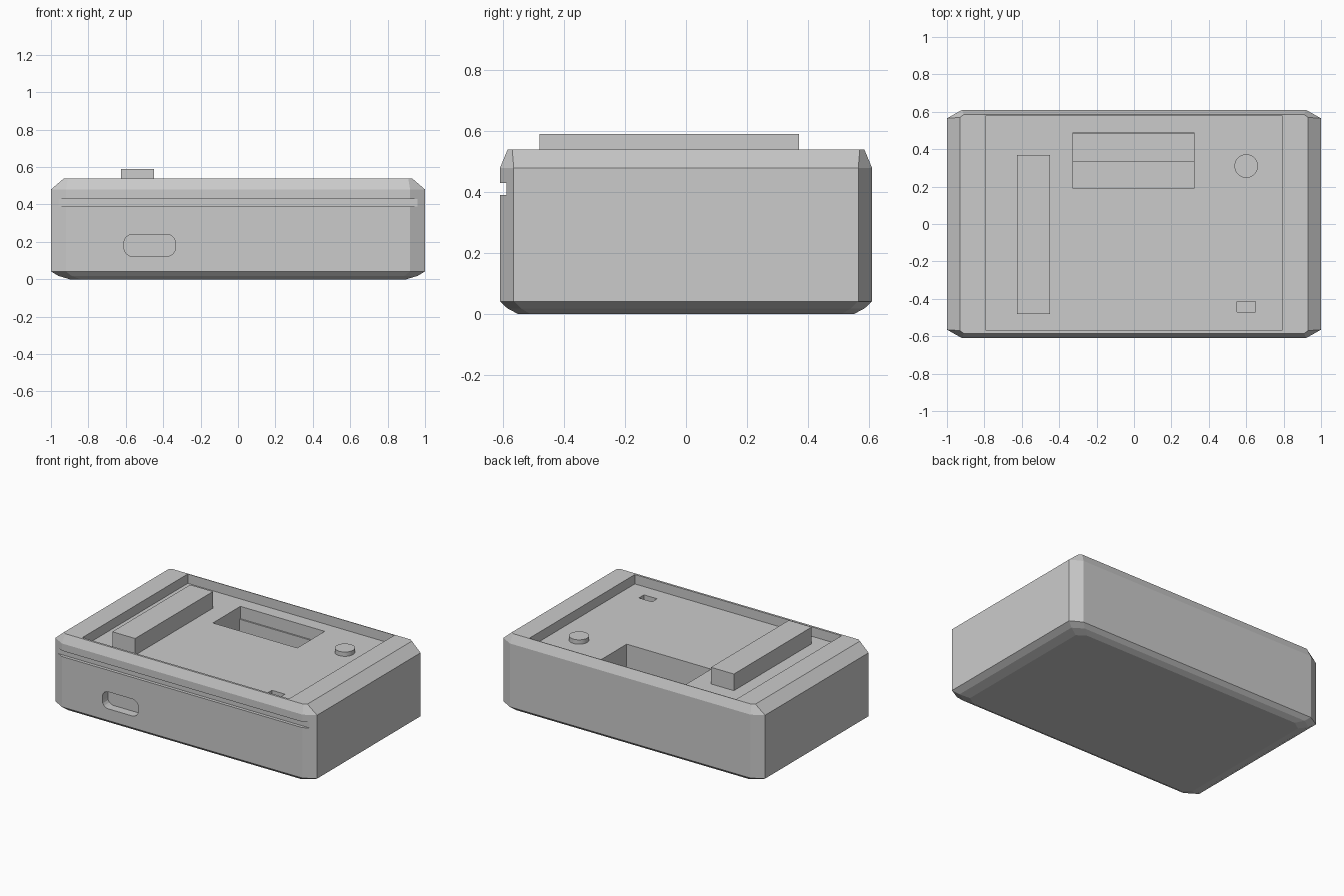
import bpy, bmesh

old = bpy.data.objects.get("Cube")
if old:
    bpy.data.objects.remove(old)

grey = bpy.data.materials.new("light_grey")
grey.use_nodes = True
grey.diffuse_color = (0.6, 0.6, 0.6, 1)
grey.node_tree.nodes["Principled BSDF"].inputs["Base Color"].default_value = grey.diffuse_color


def make(name, bm):
    bmesh.ops.recalc_face_normals(bm, faces=bm.faces)
    mesh = bpy.data.meshes.new(name)
    bm.to_mesh(mesh)
    bm.free()
    mesh.materials.append(grey)
    ob = bpy.data.objects.new(name, mesh)
    bpy.context.collection.objects.link(ob)
    return ob


def box(name, x0, x1, y0, y1, z0, z1, round_y=0):
    bm = bmesh.new()
    bmesh.ops.create_cube(bm, size=1)
    for v in bm.verts:
        v.co.x = x1 if v.co.x > 0 else x0
        v.co.y = y1 if v.co.y > 0 else y0
        v.co.z = z1 if v.co.z > 0 else z0
    if round_y:
        edges = [e for e in bm.edges if abs(e.verts[0].co.y - e.verts[1].co.y) > 0.01]
        bmesh.ops.bevel(bm, geom=edges, offset=round_y, segments=4, profile=0.5, affect='EDGES')
    return make(name, bm)


def loft(name, levels):
    """Stack of rectangles with cut corners: (half x, half y, cut x, cut y, z)."""
    bm = bmesh.new()
    rings = []
    for hx, hy, cx, cy, z in levels:
        a, b = hx - cx, hy - cy
        pts = [(a, -hy), (hx, -b), (hx, b), (a, hy), (-a, hy), (-hx, b), (-hx, -b), (-a, -hy)]
        rings.append([bm.verts.new((x, y, z)) for x, y in pts])
    for low, high in zip(rings, rings[1:]):
        for i in range(8):
            j = (i + 1) % 8
            bm.faces.new((low[i], low[j], high[j], high[i]))
    bm.faces.new(rings[0][::-1])
    bm.faces.new(rings[-1])
    return make(name, bm)


def cut(target, cutter):
    cutter.hide_render = True
    mod = target.modifiers.new("cut", 'BOOLEAN')
    mod.operation = 'DIFFERENCE'
    mod.solver = 'EXACT'
    mod.object = cutter
    bpy.context.view_layer.objects.active = target
    bpy.ops.object.modifier_apply(modifier=mod.name)
    bpy.data.objects.remove(cutter)


# Case in two halves, meeting at the seam
SEAM, FLOOR = 0.118, 0.475
loft("case_base", [(0.90, 0.55, 0.06, 0.04, 0), (0.96, 0.585, 0.07, 0.045, 0.018),
                   (1, 0.61, 0.08, 0.045, 0.042), (1, 0.61, 0.08, 0.045, SEAM)])
lid = loft("case_lid", [(1, 0.61, 0.08, 0.045, SEAM), (1, 0.61, 0.08, 0.045, 0.48),
                        (0.93, 0.585, 0.02, 0.015, 0.54)])

# Recessed top panel, display window, small hole, front groove and port
cut(lid, box("panel_cutter", -0.79, 0.79, -0.57, 0.58, FLOOR, 0.7))
cut(lid, box("window_cutter", -0.325, 0.32, 0.19, 0.49, 0.39, 0.6))
cut(lid, box("window_well_cutter", -0.325, 0.32, 0.19, 0.48, 0.25, 0.42))
cut(lid, box("small_hole_cutter", 0.55, 0.65, -0.47, -0.415, 0.41, 0.6))
cut(lid, box("groove_cutter", -0.98, 0.98, -0.7, -0.588, 0.39, 0.43))
cut(lid, box("port_cutter", -0.61, -0.335, -0.7, -0.55, 0.123, 0.24, 0.045))

# Step inside the display window
box("window_step", -0.325, 0.32, 0.335, 0.48, 0.25, 0.28)

# Raised bar and round button on the panel
box("raised_bar", -0.625, -0.45, -0.48, 0.37, FLOOR, 0.59)
bm = bmesh.new()
bmesh.ops.create_cone(bm, cap_ends=True, segments=40, radius1=0.063, radius2=0.063, depth=0.03)
bmesh.ops.translate(bm, verts=bm.verts, vec=(0.6, 0.31, FLOOR + 0.015))
button = make("round_button", bm)
bpy.ops.object.select_all(action='DESELECT')
button.select_set(True)
bpy.context.view_layer.objects.active = button
bpy.ops.object.shade_smooth_by_angle()
